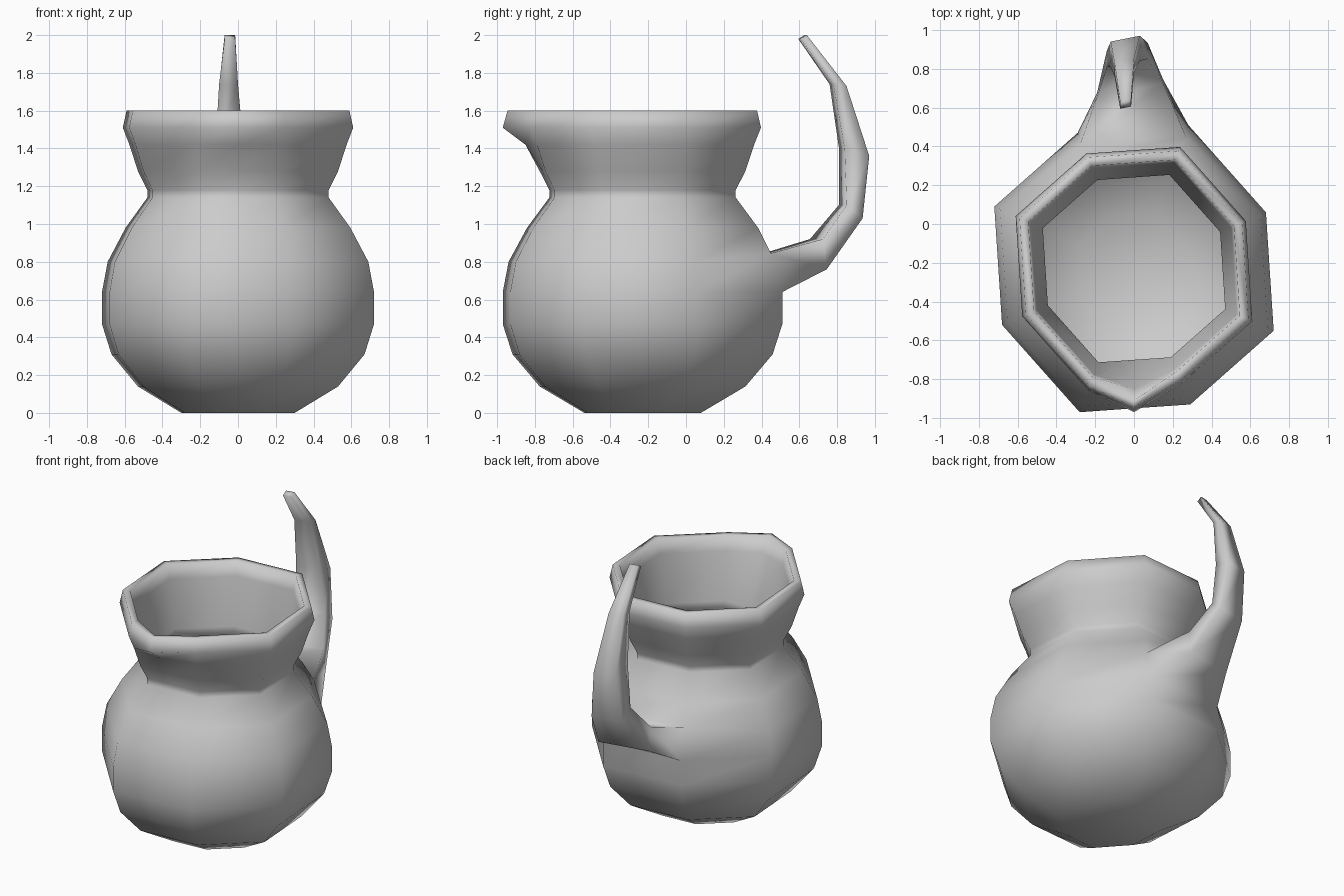
import bpy
import bmesh

cube = bpy.data.objects.get("Cube")
if cube:
    bpy.data.objects.remove(cube)

CENTRE_Y = -0.23
WIDEST = 0.72

# Slightly skewed octagon, with an extra point at the middle of the front edge
half = [(0.72, -0.32), (0.68, 0.29), (0.28, 0.74), (-0.29, 0.70)]
outline = half + [(-x, -y) for x, y in half]
outline.insert(7, (0, -0.72))
BACK_A, BACK_B, SPOUT = 2, 3, 7

# Wall profile: half width, height, spout pull; outside upward, then inside downward
profile = [
    (0.30, 0, 0), (0.53, 0.14, 0), (0.67, 0.31, 0), (0.72, 0.47, 0),
    (0.72, 0.64, 0), (0.69, 0.80, 0), (0.595, 0.98, 0), (0.48, 1.14, 0),
    (0.48, 1.18, 0), (0.53, 1.28, 0), (0.575, 1.42, 0.045),
    (0.61, 1.51, 0.13), (0.59, 1.60, 0.125),
    (0.545, 1.60, 0.135), (0.53, 1.50, 0.09), (0.47, 1.18, 0),
    (0.47, 1.14, 0), (0.57, 0.97, 0), (0.66, 0.80, 0), (0.69, 0.64, 0),
    (0.69, 0.47, 0), (0.64, 0.32, 0), (0.50, 0.17, 0), (0.28, 0.04, 0),
]
HANDLE_LOW = 4  # the handle grows from the back panel above this ring

bm = bmesh.new()


def bridge(a, b, skip=None):
    for i in range(len(a)):
        if i != skip:
            j = (i + 1) % len(a)
            bm.faces.new((a[i], a[j], b[j], b[i]))


# Pot body, neck, rim and inside
rings = []
for width, z, pull in profile:
    s = width / WIDEST
    rings.append([bm.verts.new((x * s, CENTRE_Y + y * s - (pull if i == SPOUT else 0), z))
                  for i, (x, y) in enumerate(outline)])
for k in range(len(rings) - 1):
    bridge(rings[k], rings[k + 1], BACK_A if k == HANDLE_LOW else None)
bm.faces.new(rings[0][::-1])
bm.faces.new(rings[-1])

# Handle: outer y and z, inner y and z, middle x, half width
low, high = rings[HANDLE_LOW], rings[HANDLE_LOW + 1]
for i in (BACK_A, BACK_B):
    high[i].co.y -= 0.03
    high[i].co.z = 0.845
sections = [
    (0.745, 0.76, 0.69, 0.92, -0.02, 0.17),
    (0.935, 1.03, 0.83, 1.10, -0.035, 0.105),
    (0.97, 1.36, 0.825, 1.40, -0.045, 0.075),
    (0.85, 1.73, 0.77, 1.74, -0.05, 0.05),
    (0.64, 2.00, 0.60, 1.98, -0.043, 0.028),
]
previous = [low[BACK_A], low[BACK_B], high[BACK_B], high[BACK_A]]
for oy, oz, iy, iz, mid, hw in sections:
    slant = 0.4 * hw
    loop = [bm.verts.new(p) for p in (
        (mid + hw, oy, oz), (mid - hw, oy - slant, oz),
        (mid - hw, iy - slant / 2, iz), (mid + hw, iy + slant / 2, iz))]
    bridge(previous, loop)
    previous = loop
bm.faces.new(previous)

bmesh.ops.recalc_face_normals(bm, faces=bm.faces)
for face in bm.faces:
    face.smooth = True

mesh = bpy.data.meshes.new("pitcher")
bm.to_mesh(mesh)
bm.free()
pitcher = bpy.data.objects.new("pitcher", mesh)
bpy.context.collection.objects.link(pitcher)

# Plain grey clay
clay = bpy.data.materials.new("grey_clay")
clay.use_nodes = True
grey = (0.6, 0.6, 0.6, 1)
clay.diffuse_color = grey
clay.node_tree.nodes["Principled BSDF"].inputs["Base Color"].default_value = grey
mesh.materials.append(clay)
